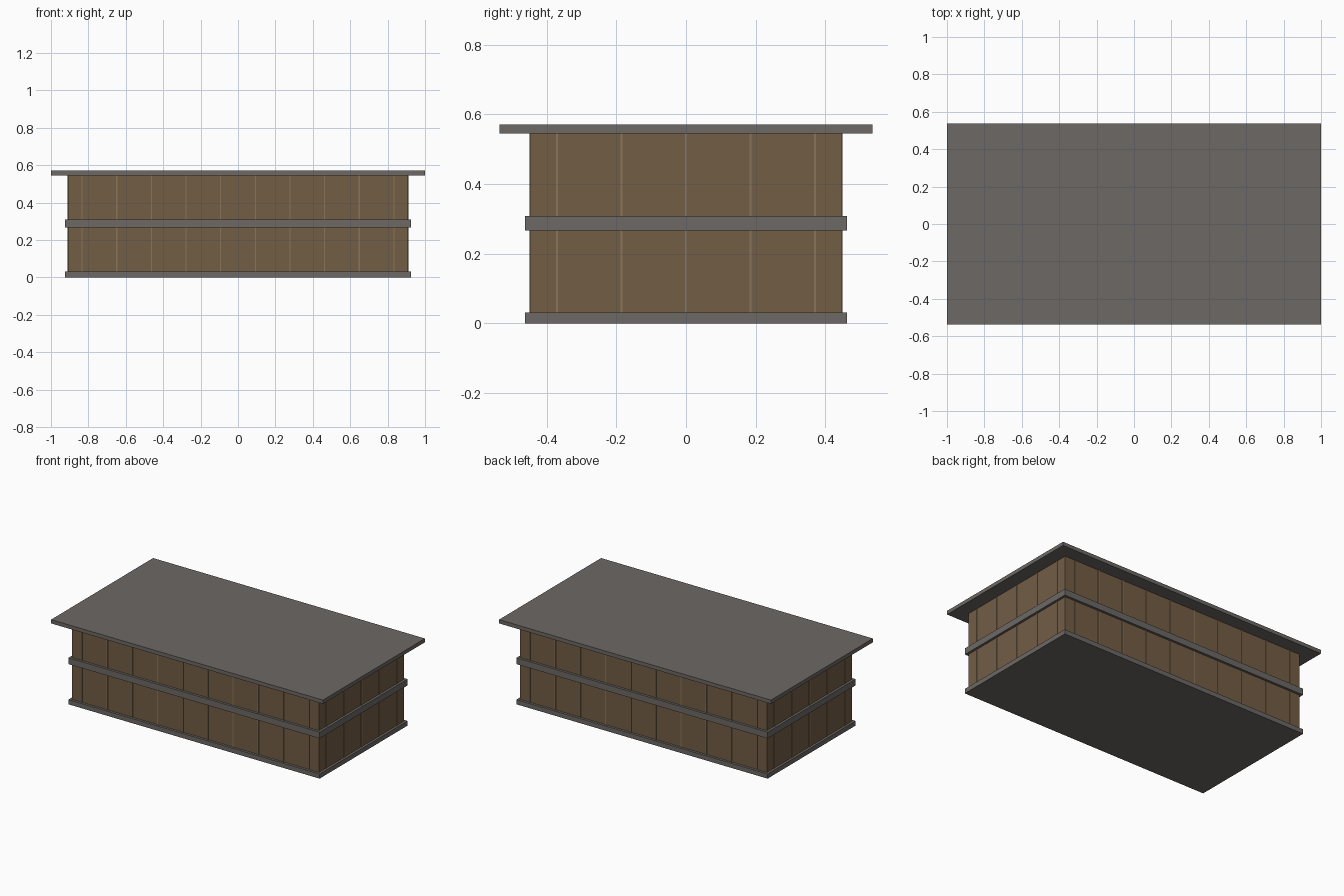
import bpy

if "Cube" in bpy.data.objects:
    bpy.data.objects.remove(bpy.data.objects["Cube"])


def material(name, rgb):
    m = bpy.data.materials.new(name)
    m.diffuse_color = (*rgb, 1)
    m.use_nodes = True
    m.node_tree.nodes["Principled BSDF"].inputs["Base Color"].default_value = m.diffuse_color
    return m


SLAB = material("slab_grey", (0.15, 0.14, 0.13))
WALL = material("wall_brown", (0.17, 0.11, 0.06))
TRIM = material("trim_tan", (0.26, 0.18, 0.10))


def box(name, x0, x1, y0, y1, z0, z1, mat):
    bpy.ops.mesh.primitive_cube_add(
        size=1, location=((x0 + x1) / 2, (y0 + y1) / 2, (z0 + z1) / 2))
    o = bpy.context.object
    o.name = name
    o.scale = (x1 - x0, y1 - y0, z1 - z0)
    bpy.ops.object.transform_apply(location=False, rotation=False, scale=True)
    o.data.materials.append(mat)
    return o


def slab(name, hx, hy, z0, z1, mat=SLAB):
    return box(name, -hx, hx, -hy, hy, z0, z1, mat)


# Horizontal slabs
slab("base_slab", 0.924, 0.462, 0, 0.031)
slab("middle_slab", 0.924, 0.462, 0.267, 0.309)
slab("roof_slab", 1.0, 0.536, 0.546, 0.571)

# Two storeys of walls with thin vertical seam strips
WX, WY, STEP, W, D = 0.908, 0.446, 0.1853, 0.003, 0.004
for floor, z0, z1 in (("lower", 0.031, 0.267), ("upper", 0.309, 0.546)):
    slab(floor + "_walls", WX, WY, z0, z1, WALL)
    for s, face in ((-1, "front"), (1, "back")):
        ya, yb = sorted((s * (WY - D), s * (WY + D)))
        for i in range(10):
            x = (i - 4.5) * STEP
            box(f"{floor}_{face}_strip_{i}", x - W, x + W, ya, yb, z0, z1, TRIM)
    for s, face in ((-1, "left"), (1, "right")):
        xa, xb = sorted((s * (WX - D), s * (WX + D)))
        for i in range(5):
            y = (i - 2) * STEP
            box(f"{floor}_{face}_strip_{i}", xa, xb, y - W, y + W, z0, z1, TRIM)
